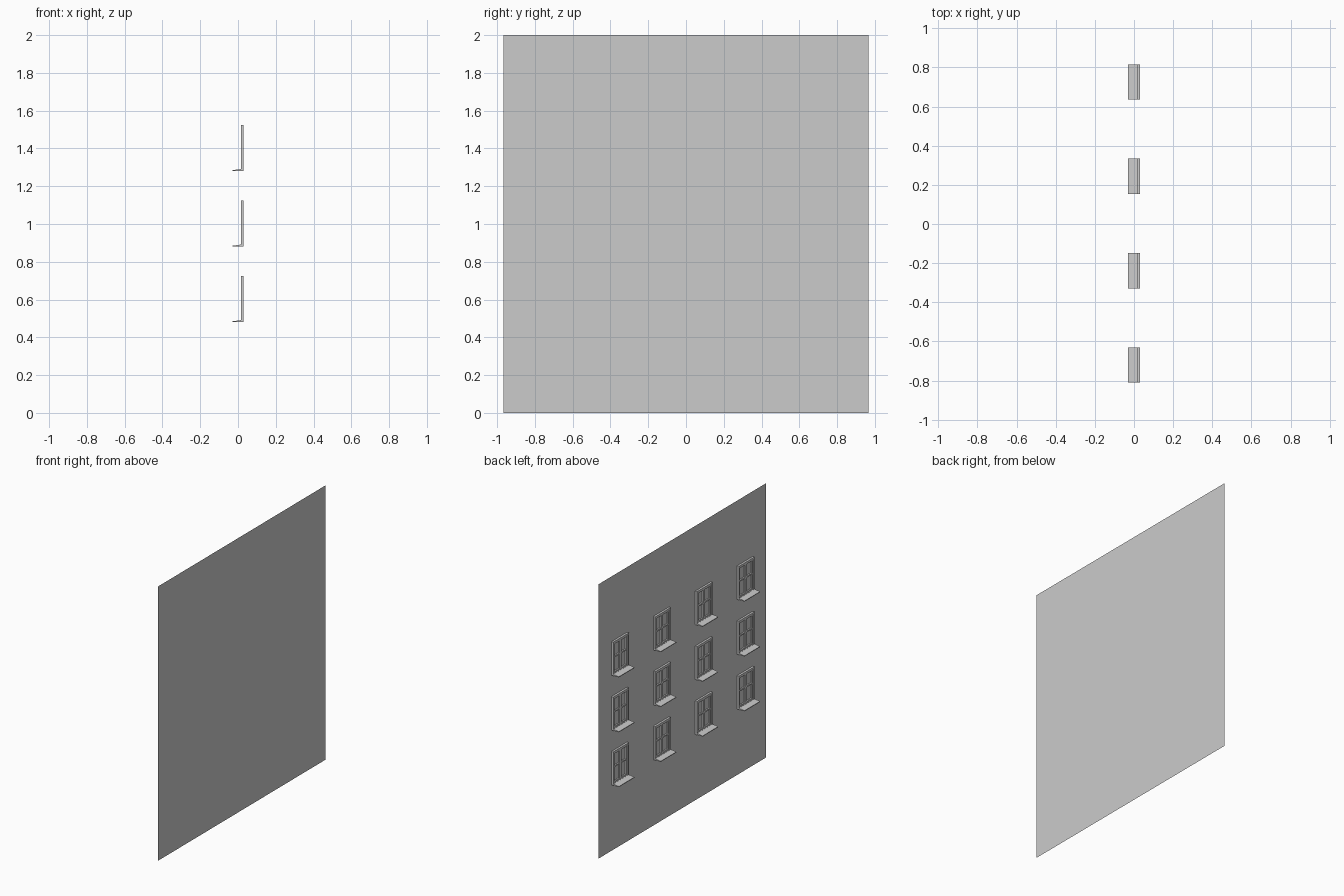
import bpy, bmesh
from mathutils import Vector

if "Cube" in bpy.data.objects:
    bpy.data.objects.remove(bpy.data.objects["Cube"])

WALL_X = 0.03
WIN_W, WIN_H = 0.18, 0.245


def prism(bm, profile, y0, y1):
    """Extrude an (x, z) profile along y."""
    a = [bm.verts.new((x, y0, z)) for x, z in profile]
    face = bm.faces.new(a)
    ext = bmesh.ops.extrude_face_region(bm, geom=[face])
    moved = [g for g in ext["geom"] if isinstance(g, bmesh.types.BMVert)]
    bmesh.ops.translate(bm, verts=moved, vec=Vector((0, y1 - y0, 0)))


def bar(bm, x0, y0, y1, z0, z1):
    prism(bm, [(x0, z0), (WALL_X, z0), (WALL_X, z1), (x0, z1)], y0, y1)


def frame(bm, x0, y0, y1, z0, z1, t):
    """Rectangular ring of four bars."""
    bar(bm, x0, y0, y0 + t, z0, z1)
    bar(bm, x0, y1 - t, y1, z0, z1)
    bar(bm, x0, y0 + t, y1 - t, z0, z0 + t)
    bar(bm, x0, y0 + t, y1 - t, z1 - t, z1)


def to_mesh(bm, name):
    bmesh.ops.recalc_face_normals(bm, faces=bm.faces)
    me = bpy.data.meshes.new(name)
    bm.to_mesh(me)
    bm.free()
    return me


def place(name, me, loc=(0, 0, 0)):
    ob = bpy.data.objects.new(name, me)
    ob.location = loc
    bpy.context.collection.objects.link(ob)


# Wall: single flat sheet
bm = bmesh.new()
bm.faces.new([bm.verts.new((WALL_X, y, z))
              for y, z in ((-0.967, 0), (-0.967, 2), (0.967, 2), (0.967, 0))])
place("wall", to_mesh(bm, "wall"))

# Window: outer frame and two sashes, each with a crossbar
bm = bmesh.new()
h = WIN_W / 2
t = 0.012
frame(bm, 0.015, -h, h, 0, WIN_H, t)
for y0, y1 in ((-h + t, 0), (0, h - t)):
    frame(bm, 0.020, y0, y1, t, WIN_H - t, 0.01)
    bar(bm, 0.020, y0 + 0.01, y1 - 0.01, 0.125, 0.135)
window = to_mesh(bm, "window")

# Sill: sloping ledge
bm = bmesh.new()
prism(bm, [(-0.03, 0), (0.0155, 0), (0.0155, 0.011), (-0.03, 0.005)], -h, h)
sill = to_mesh(bm, "sill")

# Three storeys of four windows
for row in range(3):
    for col in range(4):
        loc = (0, -0.721 + 0.4825 * col, 0.48 + 0.4 * row)
        place(f"window_{row}_{col}", window, loc)
        place(f"sill_{row}_{col}", sill, loc)
